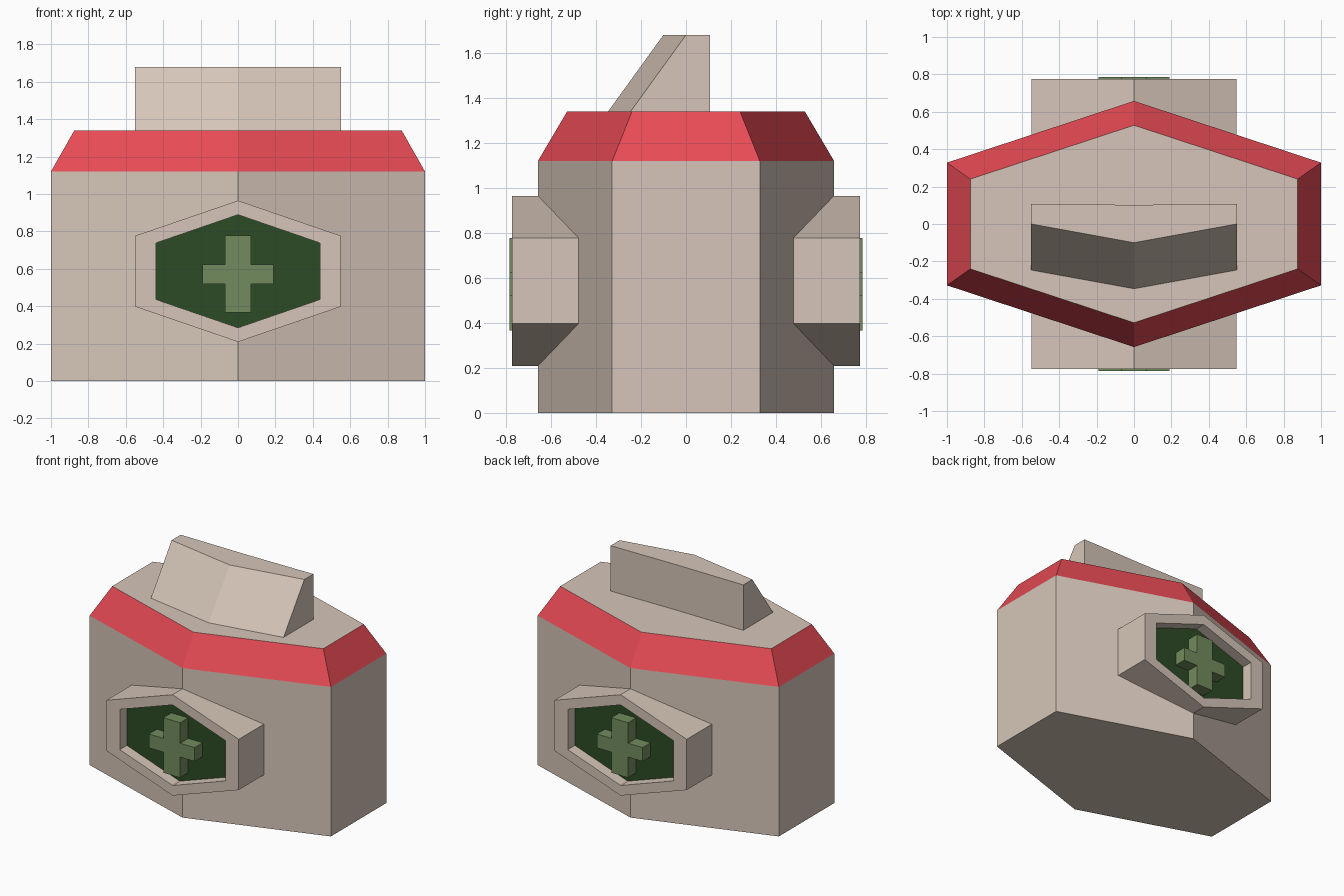
import bpy, bmesh

if "Cube" in bpy.data.objects:
    bpy.data.objects.remove(bpy.data.objects["Cube"])


def material(name, rgb):
    m = bpy.data.materials.new(name)
    m.diffuse_color = (*rgb, 1)
    m.use_nodes = True
    m.node_tree.nodes["Principled BSDF"].inputs["Base Color"].default_value = m.diffuse_color
    return m


BEIGE = material("beige", (0.67, 0.56, 0.48))
RED = material("red", (0.80, 0.07, 0.09))
DARK_GREEN = material("dark_green", (0.025, 0.07, 0.018))
GREEN = material("green", (0.17, 0.26, 0.11))


def loft(name, rings, bands, caps, mirror=False):
    """Skin a stack of equal-length rings; one material per band and per end cap."""
    mats = list(dict.fromkeys(bands + caps))
    bm = bmesh.new()
    loops = [[bm.verts.new(p) for p in ring] for ring in rings]
    n = len(loops[0])
    for a, b, mat in zip(loops, loops[1:], bands):
        for i in range(n):
            j = (i + 1) % n
            bm.faces.new((a[i], a[j], b[j], b[i])).material_index = mats.index(mat)
    for loop, mat in zip((loops[0][::-1], loops[-1]), caps):
        bm.faces.new(loop).material_index = mats.index(mat)
    bmesh.ops.recalc_face_normals(bm, faces=bm.faces)
    mesh = bpy.data.meshes.new(name)
    bm.to_mesh(mesh)
    bm.free()
    for m in mats:
        mesh.materials.append(m)
    ob = bpy.data.objects.new(name, mesh)
    bpy.context.collection.objects.link(ob)
    if mirror:
        mod = ob.modifiers.new("front_and_back", 'MIRROR')
        mod.use_axis = (False, True, False)
        mod.use_clip = False
        mod.use_mirror_merge = False
    return ob


def hexagon(w, side, tip):
    return [(w, -side), (w, side), (0, tip), (-w, side), (-w, -side), (0, -tip)]


def flat(outline, z):
    return [(x, y, z) for x, y in outline]


def upright(outline, y, zc):
    return [(x, y, zc + z) for x, z in outline]


# Six-sided body with red bevelled rim
base = hexagon(1.0, 0.328, 0.658)
top = hexagon(0.875, 0.24, 0.528)
loft("body", [flat(base, 0), flat(base, 1.12), flat(top, 1.34)],
     [BEIGE, RED], [BEIGE, BEIGE])


# Sloped handle on top
def handle_ring(front, z):
    return [(-0.55, front, z), (0, front - 0.1, z), (0.55, front, z),
            (0.55, 0.107, z), (0, 0.102, z), (-0.55, 0.107, z)]


loft("top_handle", [handle_ring(-0.246, 1.34), handle_ring(0, 1.68)],
     [BEIGE], [BEIGE, BEIGE])

# Badge frame with recessed dark panel, front and back
outer = hexagon(0.548, 0.19, 0.378)
inner = hexagon(0.438, 0.151, 0.302)
ZC = 0.587
loft("badge_frame", [upright(outer, -0.475, ZC), upright(outer, -0.774, ZC),
                     upright(inner, -0.774, ZC), upright(inner, -0.69, ZC)],
     [BEIGE] * 3, [BEIGE, DARK_GREEN], mirror=True)

# Raised plus-shaped emblem in each badge
a, h, w, t = 0.19, 0.206, 0.07, 0.052
quarter = [(a, t), (w, t), (w, h)]
right = [(x, -z) for x, z in quarter[::-1]] + quarter
plus = right + [(-x, -z) for x, z in right]
loft("badge_emblem", [upright(plus, -0.685, 0.572), upright(plus, -0.785, 0.572)],
     [GREEN], [GREEN, GREEN], mirror=True)
